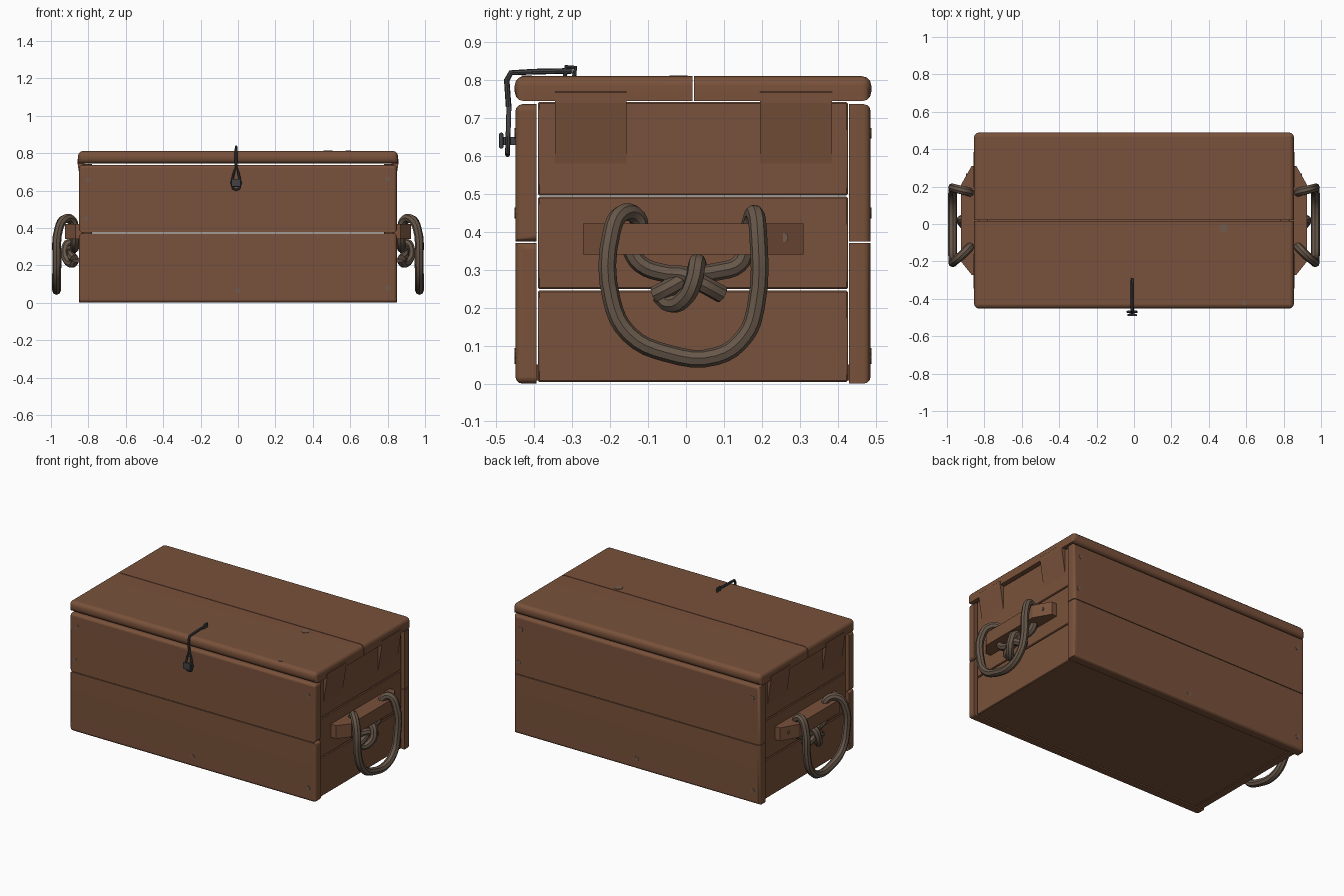
import bpy, bmesh, math
from mathutils import Vector

cube = bpy.data.objects.get("Cube")
if cube:
    bpy.data.objects.remove(cube, do_unlink=True)


def material(name, rgb):
    m = bpy.data.materials.new(name)
    m.use_nodes = True
    m.diffuse_color = (*rgb, 1)
    b = m.node_tree.nodes["Principled BSDF"]
    b.inputs["Base Color"].default_value = (*rgb, 1)
    b.inputs["Roughness"].default_value = 0.8
    return m


WOOD = material("brown wood", (0.19, 0.083, 0.043))
ROPE = material("grey brown rope", (0.135, 0.095, 0.067))
IRON = material("dark iron", (0.055, 0.055, 0.06))
NAIL = material("dull nail", (0.17, 0.105, 0.075))


def finish(name, bm, mat, smooth=True):
    bmesh.ops.recalc_face_normals(bm, faces=bm.faces)
    me = bpy.data.meshes.new(name)
    bm.to_mesh(me)
    bm.free()
    me.materials.append(mat)
    ob = bpy.data.objects.new(name, me)
    bpy.context.collection.objects.link(ob)
    if smooth:
        me.shade_smooth()
        me.set_sharp_from_angle(angle=math.radians(40))
        ob.modifiers.new("even shading", "WEIGHTED_NORMAL").keep_sharp = True
    return ob


def box(name, lo, hi, mat=WOOD, bevel=0.0, pick=None, segments=3):
    """Box between two corners; pick chooses which edges get rounded."""
    lo, hi = Vector(lo), Vector(hi)
    bm = bmesh.new()
    bmesh.ops.create_cube(bm, size=1)
    for v in bm.verts:
        v.co = Vector(((lo[i] + hi[i]) / 2 + v.co[i] * (hi[i] - lo[i]) for i in range(3)))
    if bevel:
        edges = [e for e in bm.edges
                 if pick is None or pick((e.verts[0].co + e.verts[1].co) / 2)]
        bmesh.ops.bevel(bm, geom=edges, offset=bevel, segments=segments,
                        profile=0.5, affect="EDGES")
    return finish(name, bm, mat)


def tube(name, points, radius, mat, smooth=True, cyclic=False):
    """Round cord through the points, turned into a mesh."""
    cu = bpy.data.curves.new(name, "CURVE")
    cu.dimensions = "3D"
    cu.bevel_depth = radius
    cu.bevel_resolution = 2
    cu.resolution_u = 4
    cu.use_fill_caps = True
    sp = cu.splines.new("BEZIER" if smooth else "POLY")
    pts = sp.bezier_points if smooth else sp.points
    pts.add(len(points) - 1)
    for p, co in zip(pts, points):
        if smooth:
            p.co = co
            p.handle_left_type = p.handle_right_type = "AUTO"
        else:
            p.co = (*co, 1)
    sp.use_cyclic_u = cyclic
    tmp = bpy.data.objects.new(name + " path", cu)
    bpy.context.collection.objects.link(tmp)
    bpy.context.view_layer.update()
    me = bpy.data.meshes.new_from_object(tmp.evaluated_get(bpy.context.evaluated_depsgraph_get()))
    bpy.data.objects.remove(tmp, do_unlink=True)
    bm = bmesh.new()
    bm.from_mesh(me)
    bpy.data.meshes.remove(me)
    return finish(name, bm, mat)


def prism(name, outline, axis, a, b, mat=WOOD):
    """Extrude an outline of coordinate pairs along one axis, from a to b."""
    bm = bmesh.new()

    def place(p, d):
        q = list(p)
        q.insert(axis, d)
        return bm.verts.new(q)
    face = bm.faces.new([place(p, a) for p in outline])
    ext = bmesh.ops.extrude_face_region(bm, geom=[face])["geom"]
    for v in ext:
        if isinstance(v, bmesh.types.BMVert):
            v.co[axis] = b
    return finish(name, bm, mat, smooth=False)


# Front and back walls, two planks each
for row, (z0, z1) in {"lower": (0.0, 0.371), "upper": (0.375, 0.737)}.items():
    box(f"front_{row}_plank", (-0.85, -0.45, z0), (0.85, -0.395, z1), bevel=0.018,
        pick=lambda c: c.y < -0.42 and (abs(c.x) > 0.8 or min(c.z, 0.737 - c.z) < 0.01))
    box(f"back_{row}_plank", (-0.85, 0.43, z0), (0.85, 0.487, z1), bevel=0.018,
        pick=lambda c: c.y > 0.46 and (abs(c.x) > 0.8 or min(c.z, 0.737 - c.z) < 0.01))

# Floor
box("floor_panel", (-0.825, -0.397, 0.008), (0.825, 0.432, 0.05))

# Lid planks, rounded on the outside
box("lid_front_plank", (-0.855, -0.452, 0.745), (0.855, 0.017, 0.811), bevel=0.025,
    pick=lambda c: c.y < -0.4 or (abs(c.x) > 0.8 and abs(c.y) < 0.3 and c.z > 0.8))
box("lid_back_plank", (-0.855, 0.021, 0.745), (0.855, 0.489, 0.811), bevel=0.025,
    pick=lambda c: c.y > 0.45 or (abs(c.x) > 0.8 and abs(c.y) < 0.3 and c.z > 0.8))

for s, side in ((1, "left"), (-1, "right")):
    # End wall of three planks
    for i, (z0, z1) in enumerate(((0.004, 0.246), (0.249, 0.493), (0.496, 0.743))):
        xs = sorted((s * 0.78, s * 0.832))
        box(f"{side}_end_plank_{i + 1}", (xs[0], -0.391, z0), (xs[1], 0.427, z1),
            bevel=0.004, segments=1)

    # Wedge battens that hook over the lid edge
    for y0, y1, label in ((-0.345, -0.157, "front"), (0.195, 0.385, "back")):
        prism(f"{side}_{label}_lid_batten",
              [(s * 0.82, 0.58), (s * 0.832, 0.58), (s * 0.857, 0.74),
               (s * 0.857, 0.768), (s * 0.85, 0.776), (s * 0.82, 0.776)], 1, y0, y1)

    # Handle bar with chamfered ends
    prism(f"{side}_handle_bar",
          [(s * 0.825, -0.272), (s * 0.868, -0.272), (s * 0.925, -0.2),
           (s * 0.925, 0.21), (s * 0.868, 0.31), (s * 0.825, 0.31)], 2, 0.34, 0.422)

    # Rope handle: over the bar, hanging loop, and back under to the knot
    def rope(name, pts, r=0.0235):
        tube(f"{side}_{name}", [(s * x, y, z) for x, y, z in pts], r, ROPE)

    rope("rope_loop", [
        (0.875, -0.12, 0.39), (0.885, -0.13, 0.44), (0.925, -0.17, 0.448),
        (0.957, -0.196, 0.40), (0.968, -0.196, 0.22), (0.97, -0.15, 0.13),
        (0.97, -0.05, 0.08), (0.97, 0.08, 0.072), (0.97, 0.155, 0.125),
        (0.968, 0.184, 0.2), (0.957, 0.19, 0.40), (0.925, 0.182, 0.448),
        (0.885, 0.172, 0.43), (0.875, 0.16, 0.38)])
    rope("rope_front_strand", [
        (0.87, -0.15, 0.36), (0.872, -0.12, 0.315), (0.875, -0.05, 0.29),
        (0.895, 0.0, 0.285), (0.905, 0.04, 0.265), (0.88, 0.095, 0.235)])
    rope("rope_back_strand", [
        (0.87, 0.16, 0.36), (0.872, 0.14, 0.315), (0.88, 0.08, 0.295),
        (0.885, 0.02, 0.285), (0.89, -0.05, 0.25), (0.875, -0.08, 0.235)])
    rope("rope_knot", [
        (0.865, 0.03, 0.29), (0.9, 0.03, 0.32), (0.925, 0.02, 0.27),
        (0.915, 0.0, 0.23), (0.885, -0.04, 0.21), (0.87, -0.07, 0.235)])

    # Nail on the handle bar
    prism(f"{side}_bar_nail", [(0.26 + 0.01 * math.cos(a), 0.385 + 0.013 * math.sin(a))
          for a in (k * math.tau / 8 for k in range(8))], 0, s * 0.88, s * 0.899, NAIL)

# Iron latch: rod over the lid, hanging loop, peg and staple
CX = -0.01
tube("latch_rod", [(CX, -0.3, 0.825), (CX, -0.4, 0.823), (CX, -0.462, 0.82),
                   (CX, -0.473, 0.8), (CX, -0.468, 0.73)], 0.0075, IRON, smooth=False)
tube("latch_loop", [(CX + x, -0.467 - (0.737 - z) * 0.03, z) for x, z in
     ((0, 0.737), (0.013, 0.69), (0.024, 0.64), (0.016, 0.61), (0, 0.604),
      (-0.016, 0.61), (-0.024, 0.64), (-0.013, 0.69))], 0.0065, IRON, smooth=False, cyclic=True)
box("latch_peg", (CX - 0.01, -0.486, 0.63), (CX + 0.01, -0.44, 0.65), IRON)
box("latch_peg_head", (CX - 0.026, -0.493, 0.62), (CX + 0.026, -0.482, 0.662), IRON, 0.004)
tube("latch_staple", [(CX, -0.32, 0.805), (CX, -0.316, 0.836), (CX, -0.292, 0.834),
                      (CX, -0.296, 0.805)], 0.006, IRON, smooth=False)


def nail(name, axis, centre, depth, r=0.014):
    ring = [(centre[0] + r * math.cos(k * math.tau / 8),
             centre[1] + r * math.sin(k * math.tau / 8)) for k in range(8)]
    prism(name, ring, axis, depth - 0.002, depth + 0.002, NAIL)


# Nail heads on the walls and lid
for i, c in enumerate(((-0.8, 0.66), (0.8, 0.66), (-0.815, 0.45), (0.8, 0.08), (0, 0.065))):
    nail(f"front_nail_{i + 1}", 1, c, -0.45)
    nail(f"back_nail_{i + 1}", 1, (-c[0], c[1]), 0.487)
nail("lid_nail_1", 2, (0.48, -0.02), 0.811, 0.024)
nail("lid_nail_2", 2, (0.59, -0.42), 0.811)
